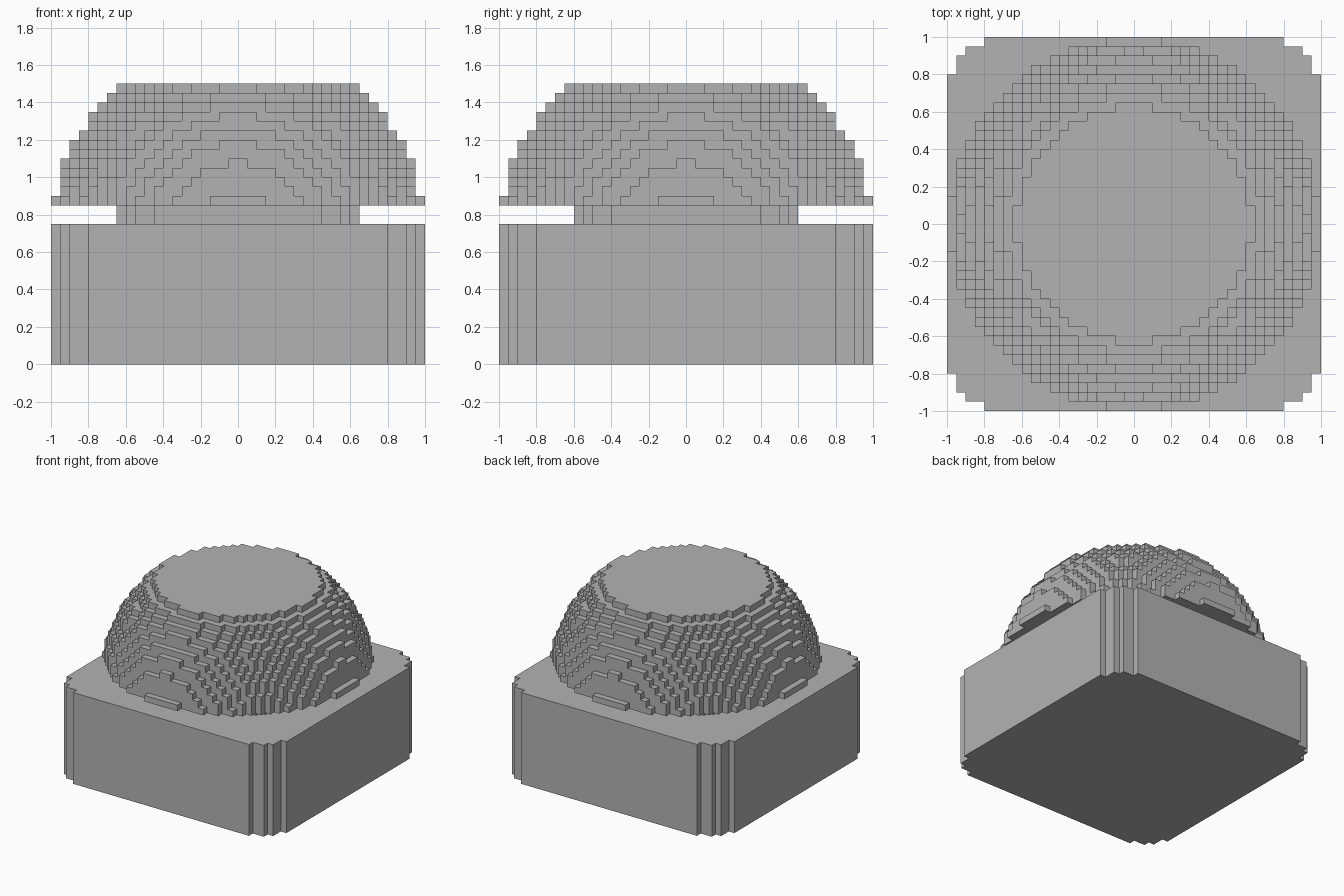
import bpy, bmesh
from mathutils import Vector

if "Cube" in bpy.data.objects:
    bpy.data.objects.remove(bpy.data.objects["Cube"], do_unlink=True)

U = 0.05  # size of one block

grey = bpy.data.materials.new("plain grey")
grey.use_nodes = True
colour = (0.45, 0.45, 0.45, 1)
grey.diffuse_color = colour
grey.node_tree.nodes["Principled BSDF"].inputs["Base Color"].default_value = colour


def add_object(name, bm):
    bmesh.ops.recalc_face_normals(bm, faces=bm.faces)
    mesh = bpy.data.meshes.new(name)
    bm.to_mesh(mesh)
    bm.free()
    mesh.materials.append(grey)
    obj = bpy.data.objects.new(name, mesh)
    bpy.context.collection.objects.link(obj)
    return obj


def stepped_box(name, hx, hy, bottom, top):
    """Upright box with corners rounded in block steps; sizes in blocks."""
    corner = [(0, 4), (1, 4), (1, 2), (2, 2), (2, 1), (4, 1), (4, 0)]
    outline = []
    for sx, sy in ((1, 1), (-1, 1), (-1, -1), (1, -1)):
        pts = [(sx * (hx - a), sy * (hy - b)) for a, b in corner]
        outline += pts if sx * sy > 0 else pts[::-1]
    bm = bmesh.new()
    face = bm.faces.new([bm.verts.new((x * U, y * U, bottom * U)) for x, y in outline])
    new = bmesh.ops.extrude_face_region(bm, geom=[face], use_keep_orig=True)["geom"]
    bmesh.ops.translate(bm, vec=(0, 0, (top - bottom) * U),
                        verts=[v for v in new if isinstance(v, bmesh.types.BMVert)])
    return add_object(name, bm)


def block_dome(name, radius, centre, bottom, top):
    """Outer skin of the blocks whose centres lie in a sphere cut flat at both ends."""
    def inside(cell):
        x, y, z = (c + 0.5 for c in cell)
        return bottom < z < top and x * x + y * y + (z - centre) ** 2 <= radius ** 2

    bm = bmesh.new()
    corners = {}

    def vert(p):
        key = tuple(p)
        if key not in corners:
            corners[key] = bm.verts.new(Vector(key) * U)
        return corners[key]

    span = range(-radius, radius)
    cells = [(i, j, k) for i in span for j in span for k in range(bottom, top)
             if inside((i, j, k))]
    for cell in cells:
        for axis in range(3):
            a, b = (axis + 1) % 3, (axis + 2) % 3
            for side in (0, 1):
                beyond = list(cell)
                beyond[axis] += 2 * side - 1
                if inside(beyond):
                    continue
                loop = []
                for da, db in ((0, 0), (1, 0), (1, 1), (0, 1)):
                    p = list(cell)
                    p[axis] += side
                    p[a] += da
                    p[b] += db
                    loop.append(vert(p))
                bm.faces.new(loop if side else loop[::-1])
    return add_object(name, bm)


# Square base, narrow neck and flat-topped dome
stepped_box("base", 20, 20, 0, 15)
stepped_box("neck", 13, 12, 15, 17)
block_dome("dome", 20, 14, 17, 30)
